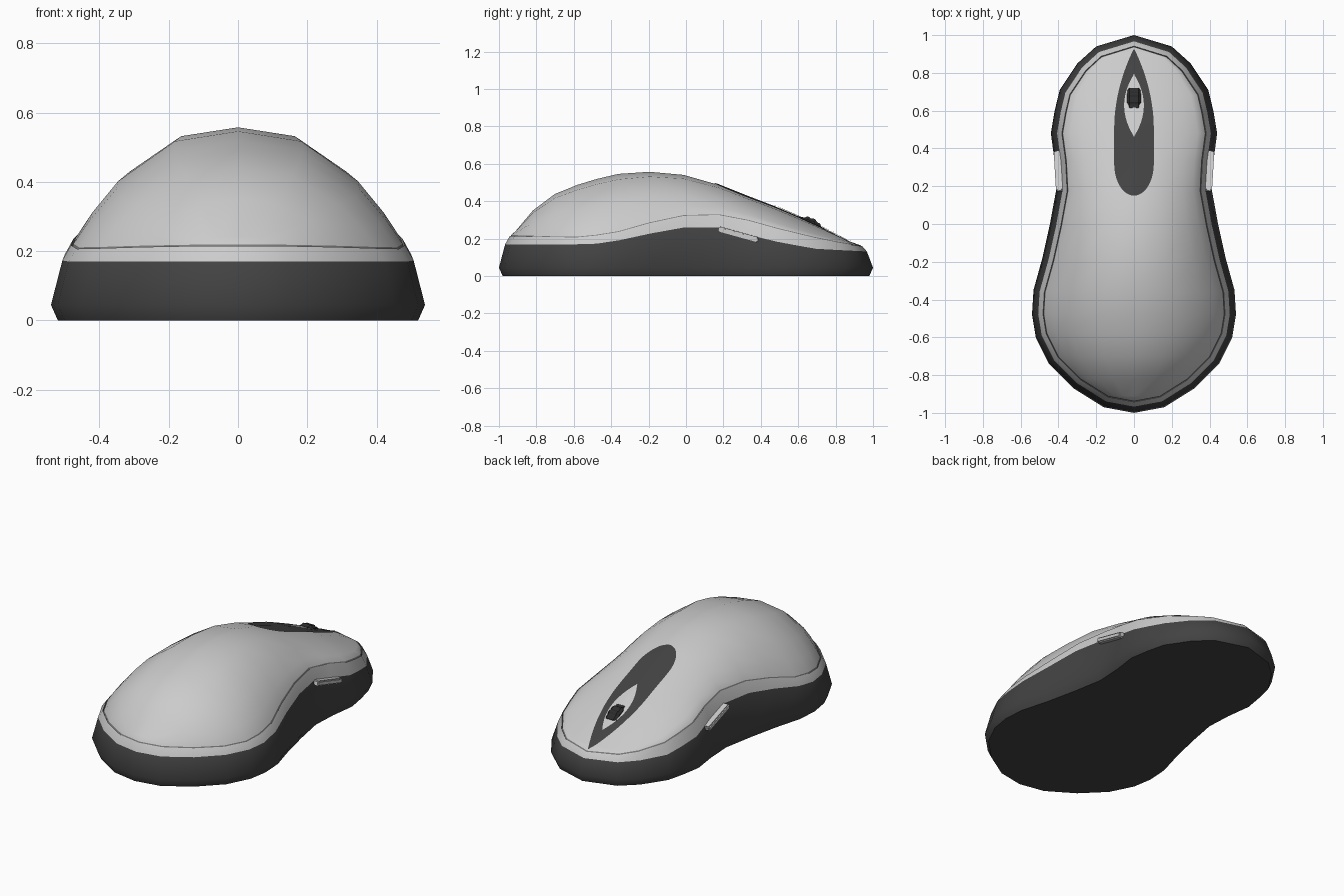
import bpy, bmesh, math
from mathutils import Vector
from mathutils.bvhtree import BVHTree

if "Cube" in bpy.data.objects:
    bpy.data.objects.remove(bpy.data.objects["Cube"])


def material(name, value):
    m = bpy.data.materials.new(name)
    m.use_nodes = True
    col = (value, value, value, 1)
    m.diffuse_color = col
    m.node_tree.nodes["Principled BSDF"].inputs["Base Color"].default_value = col
    return m


LIGHT = material("light_grey", 0.6)
DARK = material("charcoal", 0.055)
LINE = material("seam_grey", 0.2)
BLACK = material("wheel_black", 0.025)


def finish(bm, name, mats, angle=45):
    bmesh.ops.recalc_face_normals(bm, faces=bm.faces)
    me = bpy.data.meshes.new(name)
    bm.to_mesh(me)
    bm.free()
    ob = bpy.data.objects.new(name, me)
    bpy.context.collection.objects.link(ob)
    for m in mats:
        me.materials.append(m)
    bpy.ops.object.select_all(action="DESELECT")
    ob.select_set(True)
    bpy.context.view_layer.objects.active = ob
    bpy.ops.object.shade_smooth_by_angle(angle=math.radians(angle))
    return ob


def lerp(table, y):
    if y <= table[0][0]:
        return table[0][1]
    for (a, p), (b, q) in zip(table, table[1:]):
        if y <= b:
            return p + (q - p) * (y - a) / (b - a)
    return table[-1][1]


# Half outline from tail to nose, and height profiles along y
OUTLINE = [(0, -1), (.16, -.97), (.32, -.87), (.45, -.74), (.52, -.6), (.54, -.48),
           (.532, -.35), (.485, -.18), (.445, 0), (.412, .18), (.42, .33), (.44, .48),
           (.42, .6), (.393, .71), (.3, .85), (.2, .94), (0, 1)]
SEAM = [(-1, .17), (-.5, .17), (-.3, .2), (-.1, .25), (.05, .267), (.17, .262),
        (.5, .18), (.7, .145), (1, .13)]
GROOVE = [(-.92, .215), (-.6, .205), (-.4, .225), (-.1, .31), (.08, .335),
          (.25, .32), (.5, .25), (.75, .19), (.93, .16)]
CROWN = [(-.93, .215), (-.84, .335), (-.7, .44), (-.55, .5), (-.38, .545), (-.2, .558),
         (0, .54), (.14, .505), (.2, .475), (.5, .36), (.7, .27), (.93, .16)]

# Shell: stacked rings around the outline, then a domed cap
pts = [Vector(p) for p in OUTLINE]
pts += [Vector((-p.x, p.y)) for p in pts[-2:0:-1]]
count, last = len(pts), len(OUTLINE) - 1


def offset(i, d):
    t = (pts[(i + 1) % count] - pts[i - 1]).normalized()
    return pts[i] - Vector((t.y, -t.x)) * d


RINGS = [(.02, lambda y: 0), (0, lambda y: .045), (.033, lambda y: lerp(SEAM, y)),
         (.058, lambda y: lerp(GROOVE, y)), (.061, lambda y: lerp(GROOVE, y) - .006),
         (.065, lambda y: lerp(GROOVE, y) + .004)]
BANDS = [1, 1, 0, 2, 2]

bm = bmesh.new()
rings = []
for d, height in RINGS:
    ring = []
    for i in range(count):
        p = offset(i, d)
        ring.append(bm.verts.new((p.x, p.y, height(p.y))))
    rings.append(ring)
bm.faces.new(rings[0]).material_index = 1
for lo, hi, mat in zip(rings, rings[1:], BANDS):
    for i in range(count):
        j = (i + 1) % count
        bm.faces.new((lo[i], lo[j], hi[j], hi[i])).material_index = mat

COLUMNS = [-.9, -.74, -.39, 0, .39, .74, .9]
rim = rings[-1]
rows = []
for i in range(1, last):
    edge = rim[i].co
    rise = max(lerp(CROWN, edge.y) - edge.z, .002)
    inner = [bm.verts.new((u * edge.x, edge.y, edge.z + rise * (1 - abs(u) ** 2.5)))
             for u in COLUMNS]
    rows.append([rim[count - i]] + inner + [rim[i]])
for a, b in zip(rows, rows[1:]):
    for k in range(len(a) - 1):
        bm.faces.new((a[k], a[k + 1], b[k + 1], b[k]))
for row, tip in ((rows[0], rim[0]), (rows[-1], rim[last])):
    for k in range(len(row) - 1):
        bm.faces.new((row[k], row[k + 1], tip))
bmesh.ops.recalc_face_normals(bm, faces=bm.faces)
surface = BVHTree.FromBMesh(bm)
finish(bm, "shell", [LIGHT, DARK, LINE])


# Thin plates that follow the top of the shell
def plate(name, y0, y1, half_width, lift, mat):
    bm = bmesh.new()
    steps, cols = 36, 8
    grid = []
    for s in range(steps + 1):
        y = y0 + (y1 - y0) * (.5 - .5 * math.cos(math.pi * s / steps))
        w = max(half_width(y), .002)
        row = []
        for c in range(cols + 1):
            x = w * (2 * c / cols - 1)
            hit = surface.ray_cast(Vector((x, y, 2)), Vector((0, 0, -1)))[0]
            row.append(bm.verts.new((x, y, hit.z + lift)))
        grid.append(row)
    for a, b in zip(grid, grid[1:]):
        for c in range(cols):
            bm.faces.new((a[c], a[c + 1], b[c + 1], b[c]))
    return finish(bm, name, [mat])


def inlay_width(y):
    if y < .32:
        return .105 * math.sqrt(max(0, 1 - ((.32 - y) / .17) ** 2))
    return .105 * (1 - (max(0, y - .5) / .43) ** 2)


def bezel_width(y, size=.052, reach=.165):
    return size * max(0, 1 - (abs(y - .628) / reach) ** 2)


plate("centre_inlay", .15, .925, inlay_width, .004, DARK)
plate("wheel_bezel", .463, .793, bezel_width, .009, LIGHT)

# Ribbed scroll wheel
bm = bmesh.new()
teeth = 64
loops = []
for x, r in ((-.037, .086), (-.024, .1), (.024, .1), (.037, .086)):
    loop = []
    for i in range(teeth):
        a = 2 * math.pi * i / teeth
        rr = r - (.005 if i % 4 < 2 else 0)
        loop.append(bm.verts.new((x, .637 + rr * math.cos(a), .219 + rr * math.sin(a))))
    loops.append(loop)
for a, b in zip(loops, loops[1:]):
    for i in range(teeth):
        j = (i + 1) % teeth
        bm.faces.new((a[i], a[j], b[j], b[i]))
bm.faces.new(loops[0])
bm.faces.new(loops[-1])
finish(bm, "scroll_wheel", [BLACK], 20)

# Slanted thumb buttons on both sides
for side, name in ((1, "left_side_button"), (-1, "right_side_button")):
    bm = bmesh.new()
    bmesh.ops.create_cube(bm, size=1)
    bmesh.ops.scale(bm, vec=(.05, .22, .03), verts=bm.verts)
    bmesh.ops.bevel(bm, geom=bm.edges[:], offset=.006, segments=2, affect="EDGES")
    button = finish(bm, name, [LIGHT])
    button.location = (side * .394, .28, .222)
    button.rotation_euler = (-.27, 0, -side * .06)
